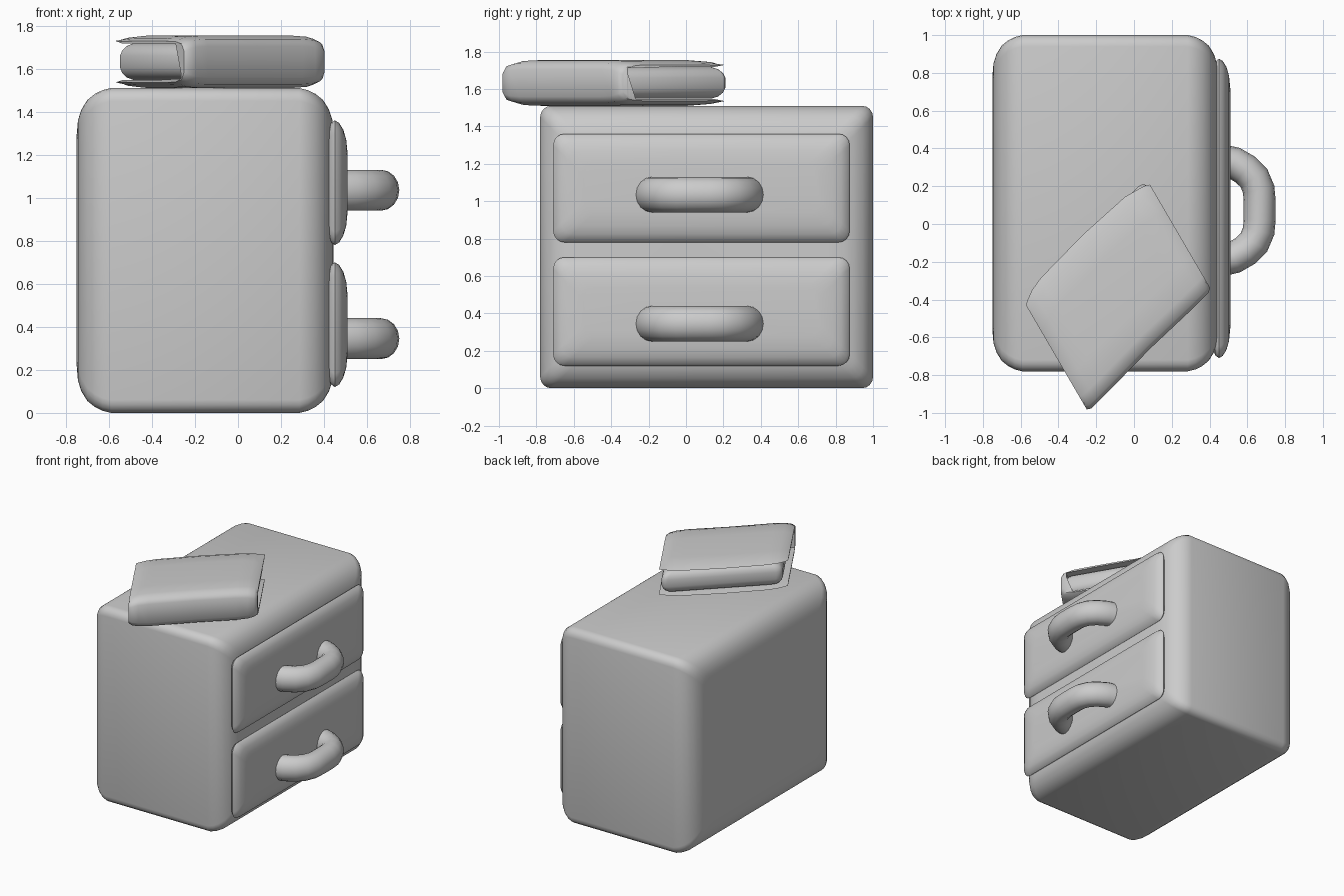
import bpy, bmesh, math
from mathutils import Vector

if "Cube" in bpy.data.objects:
    bpy.data.objects.remove(bpy.data.objects["Cube"])


def loft(name, rings, angle=50):
    """Skin a list of equal-length vertex rings and cap both ends."""
    bm = bmesh.new()
    vr = [[bm.verts.new(p) for p in ring] for ring in rings]
    n = len(vr[0])
    for r0, r1 in zip(vr, vr[1:]):
        for i in range(n):
            j = (i + 1) % n
            bm.faces.new((r0[i], r0[j], r1[j], r1[i]))
    bm.faces.new(vr[0])
    bm.faces.new(vr[-1])
    bmesh.ops.recalc_face_normals(bm, faces=bm.faces)
    me = bpy.data.meshes.new(name)
    bm.to_mesh(me)
    bm.free()
    for p in me.polygons:
        p.use_smooth = True
    me.set_sharp_from_angle(angle=math.radians(angle))
    ob = bpy.data.objects.new(name, me)
    bpy.context.collection.objects.link(ob)
    return ob


def rounded_rect(p0, p1, q0, q1, r, seg=4):
    """2D rounded rectangle outline."""
    pts = []
    for k, (cp, cq) in enumerate([(p1 - r, q1 - r), (p0 + r, q1 - r),
                                  (p0 + r, q0 + r), (p1 - r, q0 + r)]):
        for s in range(seg + 1):
            a = math.pi / 2 * (k + s / seg)
            pts.append((cp + r * math.cos(a), cq + r * math.sin(a)))
    return pts


def x_box(name, profile, y0, y1, z0, z1, r):
    """Soft box along x; profile holds (x, inset) pairs."""
    return loft(name, [[(x, y, z) for y, z in
                        rounded_rect(y0 + i, y1 - i, z0 + i, z1 - i, r)]
                       for x, i in profile])


# Cabinet body
edge = [(0, 0.22), (0.006, 0.15), (0.022, 0.10), (0.05, 0.055),
        (0.085, 0.027), (0.12, 0.01), (0.16, 0)]
body = [(-0.75 + d, i) for d, i in edge] + [(0.445 - d, i) for d, i in reversed(edge)]
x_box("cabinet_body", body, -0.78, 1.0, 0, 1.51, 0.06)

# Drawer fronts and handles
drawer = [(0.41, 0.12), (0.415, 0.06), (0.43, 0.015), (0.45, 0), (0.47, 0.012),
          (0.49, 0.045), (0.503, 0.09), (0.51, 0.16)]
half = [(0.46, 0.265), (0.53, 0.25), (0.59, 0.215), (0.635, 0.17), (0.66, 0.11), (0.665, 0.05)]
path = [Vector(p) for p in half] + [Vector((x, -y)) for x, y in reversed(half)]


def handle(name, zc):
    rings = []
    for i, p in enumerate(path):
        t = (path[min(i + 1, len(path) - 1)] - path[max(i - 1, 0)]).normalized()
        nrm = Vector((-t.y, t.x))
        ring = []
        for k in range(16):
            a = math.tau * k / 16
            q = p + nrm * 0.085 * math.cos(a)
            ring.append((q.x, q.y + 0.073, zc + 0.095 * math.sin(a)))
        rings.append(ring)
    loft(name, rings, 70)


for label, z0, zh in (("lower", 0.12, 0.345), ("upper", 0.78, 1.035)):
    x_box(label + "_drawer", drawer, -0.71, 0.875, z0, z0 + 0.58, 0.06)
    handle(label + "_handle", zh)

# Book frame: a runs along the spine, b runs from the spine to the page edge
corner, ea, eb = Vector((-0.24, -0.99)), Vector((0.66, 0.65)), Vector((-0.35, 0.6))


def book_pt(a, b, z):
    p = corner + ea * a + eb * b
    return (p.x, p.y, z)


# Book cover: U-shaped section, thinning towards both ends
def cover_ring(a, bmax, b0, t):
    zi, zm = 0.085, 1.632
    zo = zi + 0.038 * t
    top = [(bmax - 0.10, zi), (bmax, zi + 0.012), (bmax - 0.08, zo - 0.008 * t),
           (bmax - 0.25, zo), (0.3, zo), (b0 + 0.12, zo - 0.002), (b0 + 0.03, zo - 0.018),
           (b0, zo - 0.05)]
    inner = (b0 + 0.03 + 0.05 * t, zi)
    sec = [inner] + top
    sec = [(b, zm + z) for b, z in sec] + [(b, zm - z) for b, z in reversed(sec)]
    return [book_pt(a, b, z) for b, z in sec]


loft("book_cover", [cover_ring(*r) for r in (
    (-0.005, 0.94, 0.02, 0.3), (0.02, 0.96, 0.0, 0.6), (0.07, 0.99, 0.0, 0.88),
    (0.15, 1.01, 0.0, 1), (0.5, 1.02, 0.01, 1), (0.82, 1.0, 0.0, 1),
    (0.91, 0.97, 0.0, 0.88), (0.96, 0.95, 0.0, 0.6), (0.985, 0.93, 0.02, 0.3))], 45)

# Book pages
pages = [(1.548, 0.06), (1.56, 0.03), (1.58, 0.01), (1.605, 0), (1.66, 0),
         (1.685, 0.01), (1.705, 0.03), (1.717, 0.06)]
loft("book_pages", [[book_pt(a, b, z) for a, b in
                     rounded_rect(0.035 + i, 0.965 - i, 0.04 + i, 0.985 - i, 0.05)]
                    for z, i in pages])
